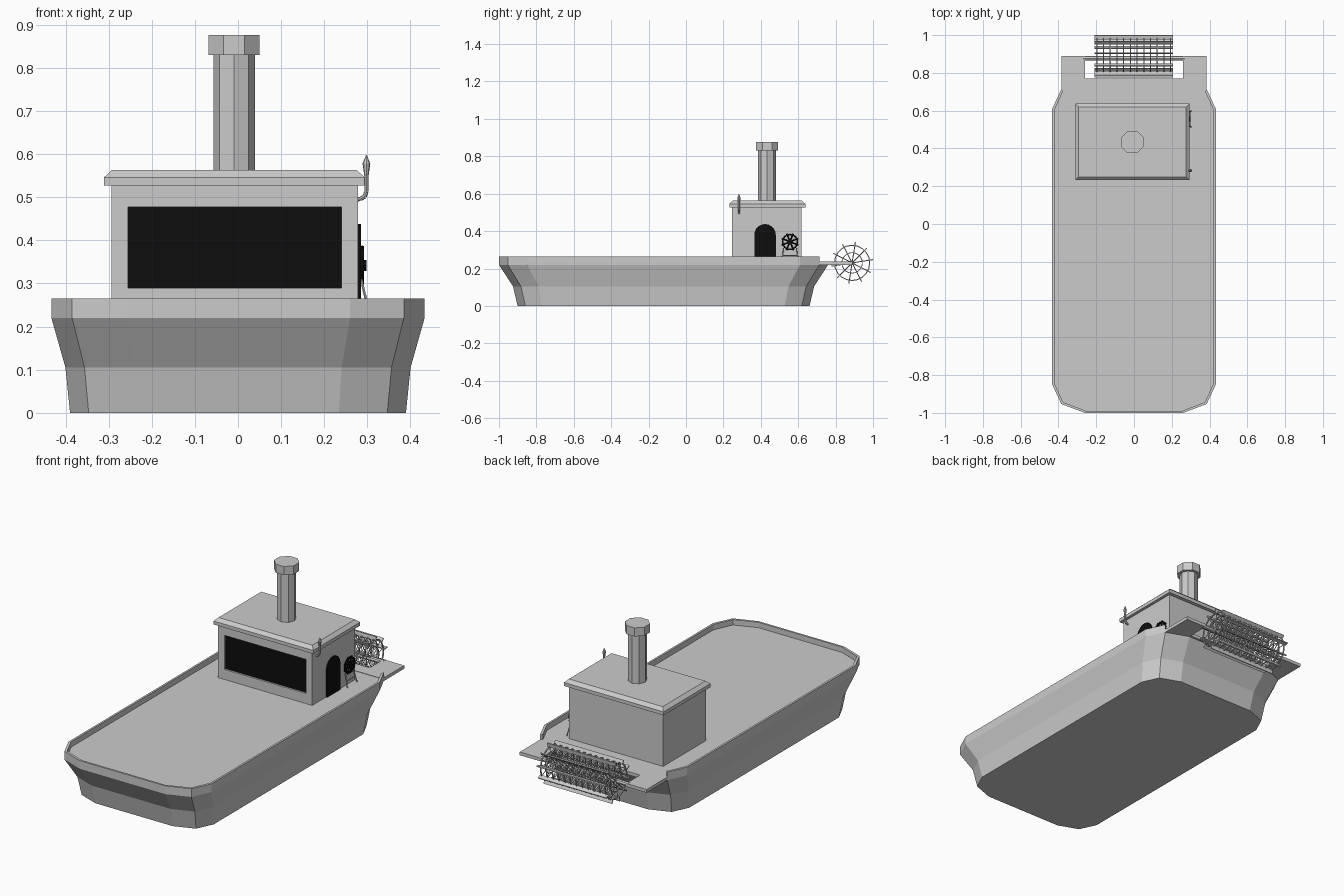
import bpy, bmesh, math
from mathutils import Vector, Matrix

if "Cube" in bpy.data.objects:
    bpy.data.objects.remove(bpy.data.objects["Cube"])

dark = bpy.data.materials.new("dark")
dark.diffuse_color = (0.004, 0.004, 0.004, 1)
dark.use_nodes = True
dark.node_tree.nodes["Principled BSDF"].inputs["Base Color"].default_value = dark.diffuse_color
grey = bpy.data.materials.new("grey")
grey.diffuse_color = (0.3, 0.3, 0.3, 1)
grey.use_nodes = True
grey.node_tree.nodes["Principled BSDF"].inputs["Base Color"].default_value = grey.diffuse_color


def finish(name, bm, mats=()):
    bmesh.ops.recalc_face_normals(bm, faces=bm.faces)
    me = bpy.data.meshes.new(name)
    bm.to_mesh(me)
    bm.free()
    ob = bpy.data.objects.new(name, me)
    bpy.context.collection.objects.link(ob)
    for m in mats:
        me.materials.append(m)
    return ob


def add_box(bm, x0, x1, y0, y1, z0, z1, rot=None):
    m = Matrix.Translation(((x0 + x1) / 2, (y0 + y1) / 2, (z0 + z1) / 2)) @ Matrix.Diagonal((x1 - x0, y1 - y0, z1 - z0, 1))
    return bmesh.ops.create_cube(bm, size=1, matrix=(rot or Matrix()) @ m)["verts"]


def add_rod(bm, a, b, r, n=6, r2=None, turn=0):
    a, b = Vector(a), Vector(b)
    d = b - a
    m = Matrix.Translation((a + b) / 2) @ d.to_track_quat('Z', 'Y').to_matrix().to_4x4() @ Matrix.Rotation(turn, 4, 'Z')
    bmesh.ops.create_cone(bm, cap_ends=True, segments=n, radius1=r, radius2=r if r2 is None else r2, depth=d.length, matrix=m)


def add_ring(bm, c, r, tube, n=20, k=4):
    # ring lying in the y-z plane
    rings = []
    for i in range(n):
        a = 2 * math.pi * i / n
        row = []
        for j in range(k):
            t = 2 * math.pi * (j + .5) / k
            q = r + tube * math.cos(t)
            row.append(bm.verts.new((c[0] + tube * math.sin(t), c[1] + q * math.cos(a), c[2] + q * math.sin(a))))
        rings.append(row)
    for i in range(n):
        p, q = rings[i], rings[(i + 1) % n]
        for j in range(k):
            bm.faces.new((p[j], p[(j + 1) % k], q[(j + 1) % k], q[j]))


def loft(bm, rows, closed=True, cap=True):
    vs = [[bm.verts.new(p) for p in r] for r in rows]
    n = len(vs[0])
    for a, b in zip(vs, vs[1:]):
        for i in range(n if closed else n - 1):
            bm.faces.new((a[i], a[(i + 1) % n], b[(i + 1) % n], b[i]))
    if cap:
        bm.faces.new(vs[0])
        bm.faces.new(vs[-1])
    return vs


# Hull: one chamfered outline scaled at each level
Q = [(.26, .88), (.385, .833), (.433, .73)]
OUT = ([(x, y) for x, y in Q] + [(x, -y) for x, y in Q[::-1]]
       + [(-x, -y) for x, y in Q] + [(-x, y) for x, y in Q[::-1]])


def level(sx, sy, z, pts=OUT):
    return [(x * sx, y * sy - .12, z) for x, y in pts]


bm = bmesh.new()
loft(bm, [level(.9, .887, 0), level(.925, .915, .105), level(1, 1, .22), level(1, 1, .235)])
finish("hull", bm)

# Low rail round the deck, open at the stern
bm = bmesh.new()
R = OUT[1:-1]
rows = [level(1, 1, .235, R), level(1, 1, .265, R), level(.975, .988, .265, R), level(.975, .988, .235, R)]
v = loft(bm, rows, closed=False, cap=False)
for i in (0, -1):
    bm.faces.new([r[i] for r in v])
finish("deck_rail", bm)

# Stern platform with a slot for the paddle wheel
bm = bmesh.new()
add_box(bm, -.385, .385, .70, .77, .219, .237)
for s in (-1, 1):
    a, b = sorted((s * .26, s * .385))
    add_box(bm, a, b, .77, .89, .219, .237)
finish("stern_platform", bm)
bm = bmesh.new()
add_rod(bm, (-.27, .877, .228), (.27, .877, .228), .0125, 8)
finish("wheel_axle", bm)

# Cabin with a recessed dark front window
bm = bmesh.new()
add_box(bm, -.294, .278, .246, .618, .235, .53)
f = min(bm.faces, key=lambda q: q.calc_center_median().y)
bmesh.ops.recalc_face_normals(bm, faces=bm.faces)
bmesh.ops.inset_individual(bm, faces=[f], thickness=.02)
for p in f.verts:
    p.co.x = -.255 if p.co.x < 0 else .24
    p.co.z = .29 if p.co.z < .38 else .477
bmesh.ops.inset_individual(bm, faces=[f], thickness=0, depth=-.01)
f.material_index = 1
finish("cabin", bm, (grey, dark)).data.materials[0] = None

# Roof slab with sloped top edge
bm = bmesh.new()


def rect(i, z):
    return [(-.311 + i, .232 + i, z), (.294 - i, .232 + i, z), (.294 - i, .638 - i, z), (-.311 + i, .638 - i, z)]


loft(bm, [rect(0, .527), rect(0, .546), rect(.018, .563)])
finish("roof", bm)

# Octagonal chimney and cap
bm = bmesh.new()
add_rod(bm, (-.009, .434, .55), (-.009, .434, .84), .048, 8)
finish("chimney", bm)
bm = bmesh.new()
add_rod(bm, (-.009, .434, .83), (-.009, .434, .877), .064, 8, turn=math.pi / 8)
finish("chimney_cap", bm)

# Arched side door
bm = bmesh.new()
arch = [(.365, .235), (.48, .235)] + [(.4225 + .0575 * math.cos(math.pi * i / 10), .38 + .058 * math.sin(math.pi * i / 10)) for i in range(11)]
loft(bm, [[(x, y, z) for y, z in arch] for x in (.27, .285)])
finish("side_door", bm, (dark,))

# Steering wheel on a small stand
c = Vector((.288, .556, .342))
bm = bmesh.new()
add_ring(bm, c, .04, .006, 16)
for i in range(8):
    a = math.pi * (i + .5) / 4
    d = Vector((0, math.cos(a), math.sin(a)))
    add_rod(bm, c, c + d * .048, .0045, 5)
add_rod(bm, c - Vector((.008, 0, 0)), c + Vector((.01, 0, 0)), .013, 8)
finish("steering_wheel", bm, (dark,))
bm = bmesh.new()
for s in (-1, 1):
    add_rod(bm, (.286, .556 + s * .034, .31), (.303, .556 + s * .042, .236), .003, 5)
add_rod(bm, (.297, .516, .27), (.297, .596, .27), .003, 5)
finish("wheel_stand", bm)

# Bent steam whistle
bm = bmesh.new()
path = [(.27, .495), (.284, .496), (.294, .502), (.298, .513), (.298, .575)]
for p, q in zip(path, path[1:]):
    add_rod(bm, (p[0], .283, p[1]), (q[0], .283, q[1]), .005, 8)
add_rod(bm, (.298, .283, .55), (.298, .283, .578), .005, 8, .009)
add_rod(bm, (.298, .283, .578), (.298, .283, .598), .009, 8, .001)
finish("whistle", bm)

# Paddle wheel: hoops, spokes and slats round the axle
bm = bmesh.new()
yc, zc, N = .888, .23, 10
for k in range(12):
    x = -.197 + .391 * k / 11
    add_ring(bm, (x, yc, zc), .094, .004)
    if k % 11 == 0:
        add_ring(bm, (x, yc, zc), .055, .003)
    for i in range(N):
        a = 2 * math.pi * (i + .25) / N
        add_rod(bm, (x, yc, zc), (x, yc + .094 * math.cos(a), zc + .094 * math.sin(a)), .0025, 4)
for i in range(N):
    rot = Matrix.Translation((0, yc, zc)) @ Matrix.Rotation(2 * math.pi * (i + .25) / N, 4, 'X')
    add_box(bm, -.209, .206, .09, .1125, -.003, .003, rot)
finish("paddle_wheel", bm)
